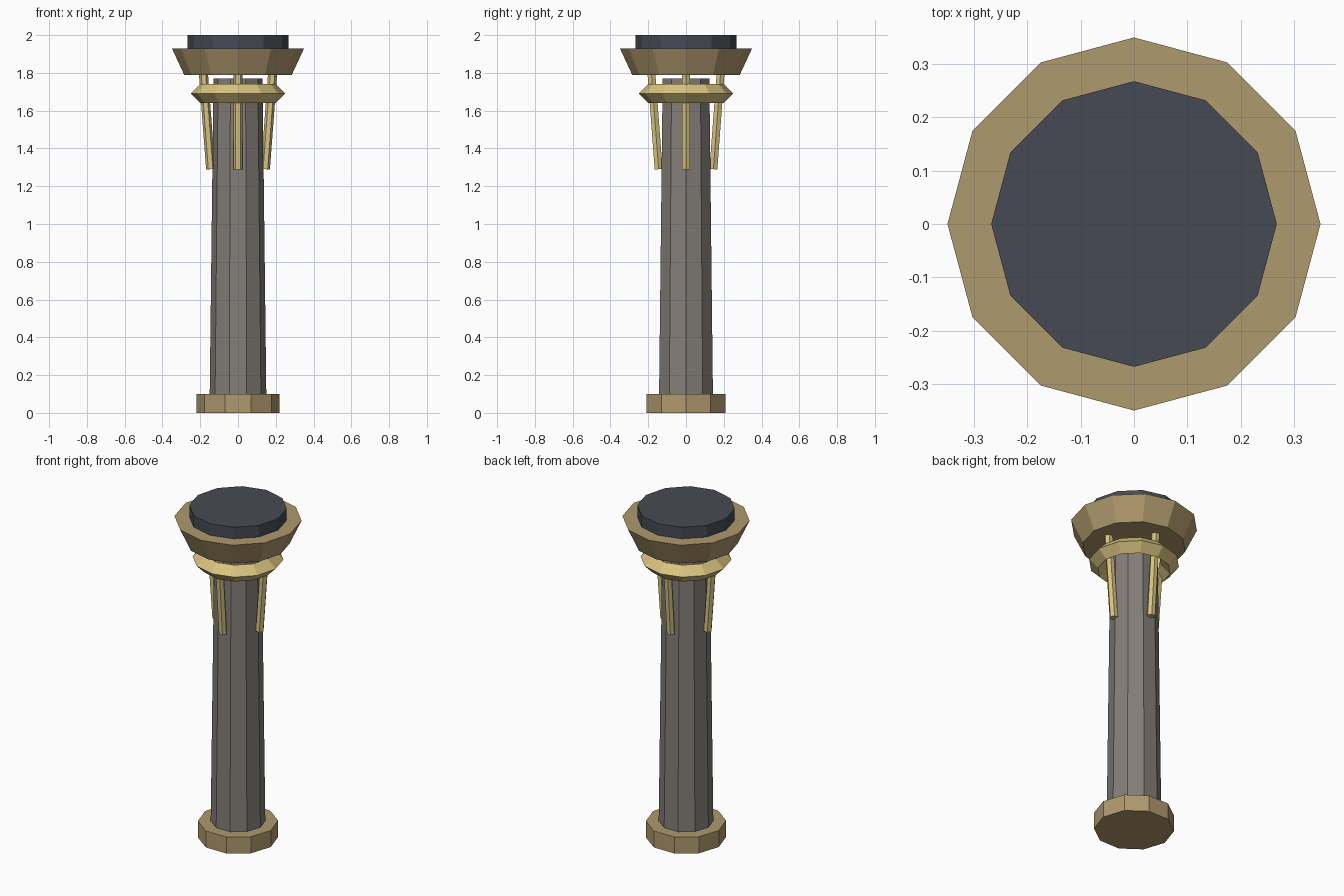
import bpy
from math import cos, sin, pi
from mathutils import Vector

if "Cube" in bpy.data.objects:
    bpy.data.objects.remove(bpy.data.objects["Cube"])


def material(name, rgb):
    m = bpy.data.materials.new(name)
    m.diffuse_color = (*rgb, 1)
    m.use_nodes = True
    m.node_tree.nodes["Principled BSDF"].inputs["Base Color"].default_value = m.diffuse_color
    return m


stone = material("stone", (0.23, 0.21, 0.19))
bronze = material("bronze", (0.43, 0.32, 0.155))
gold = material("gold", (0.69, 0.55, 0.22))
slate = material("slate", (0.061, 0.068, 0.087))


def lathe(name, profile, sides, mat, closed=False):
    """Revolve (radius, z) points, first corner on +x; closed makes a ring."""
    n = len(profile)
    verts = [(r * cos(2 * pi * i / sides), r * sin(2 * pi * i / sides), z)
             for i in range(sides) for r, z in profile]
    faces = []
    for i in range(sides):
        a, b = i * n, (i + 1) % sides * n
        for k in range(n if closed else n - 1):
            k2 = (k + 1) % n
            faces.append((a + k, b + k, b + k2, a + k2))
    if not closed:
        faces.append([i * n for i in reversed(range(sides))])
        faces.append([i * n + n - 1 for i in range(sides)])
    me = bpy.data.meshes.new(name)
    me.from_pydata(verts, [], faces)
    me.materials.append(mat)
    ob = bpy.data.objects.new(name, me)
    bpy.context.collection.objects.link(ob)
    return ob


# Foot and tapering shaft
lathe("base", [(0.22, 0), (0.22, 0.1)], 10, bronze)
lathe("shaft", [(0.15, 0.09), (0.13, 1.77)], 10, stone)

# Diamond-section collar around the shaft
lathe("collar_ring", [(0.15, 1.69), (0.20, 1.64), (0.25, 1.69), (0.20, 1.74)],
      12, gold, closed=True)

# Four outward-leaning struts carrying the bowl
for i in range(4):
    a = i * pi / 2
    out = Vector((cos(a), sin(a), 0))
    low = out * 0.145 + Vector((0, 0, 1.29))
    high = out * 0.184 + Vector((0, 0, 1.81))
    axis = high - low
    strut = lathe(f"strut_{i + 1}", [(0.024, 0), (0.024, axis.length)], 6, gold)
    strut.location = low
    strut.rotation_euler = Vector((0, 0, 1)).rotation_difference(axis).to_euler()

# Flared bowl and dark cap
lathe("bowl", [(0.285, 1.79), (0.35, 1.93)], 12, bronze)
lathe("cap", [(0.268, 1.92), (0.268, 2.0)], 12, slate)
